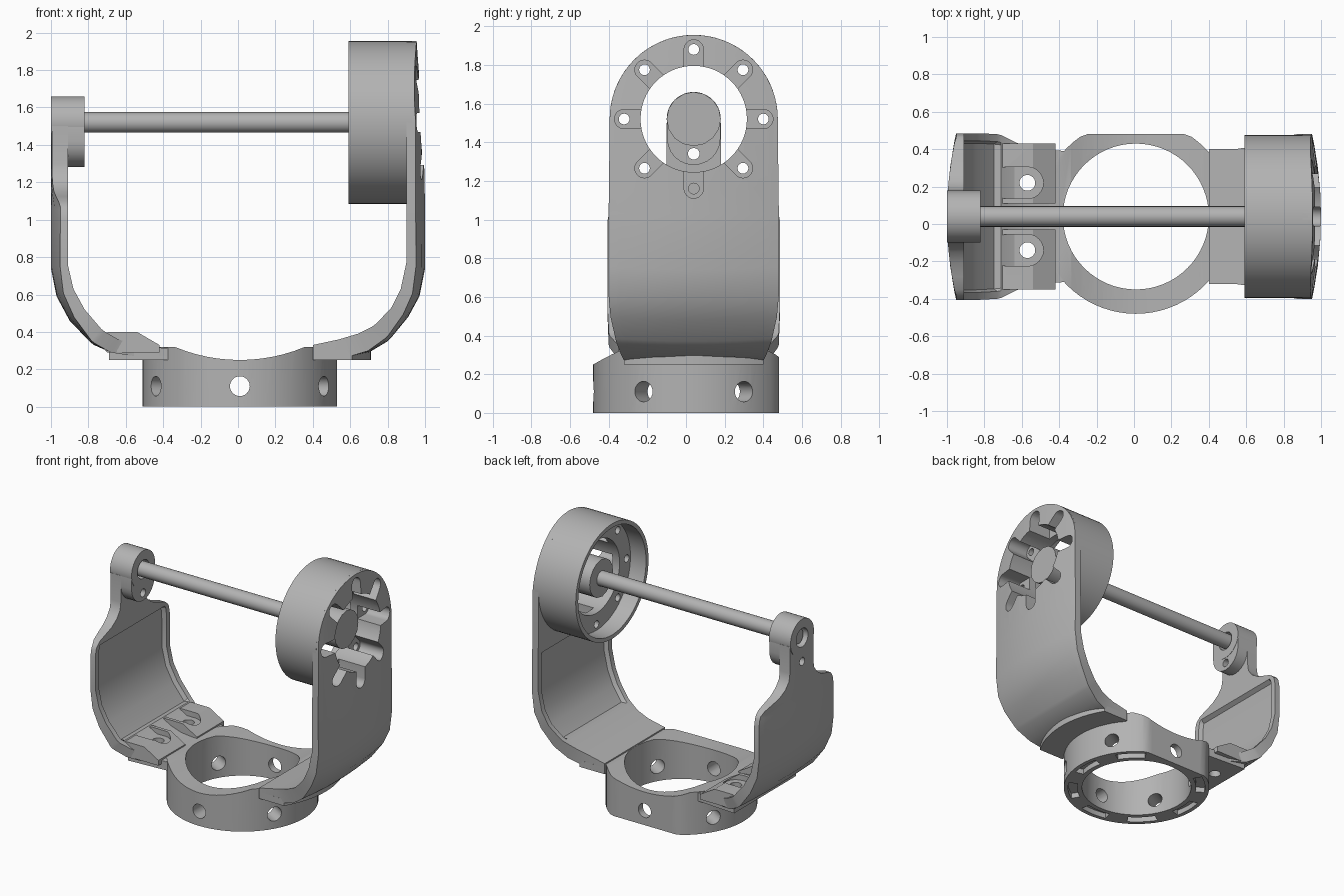
import bpy, bmesh
from math import sin, cos, pi, radians
from mathutils import Vector

old = bpy.data.objects.get("Cube")
if old:
    bpy.data.objects.remove(old, do_unlink=True)

grey = bpy.data.materials.new("plain_grey")
grey.use_nodes = True
grey.diffuse_color = (0.45, 0.45, 0.45, 1)
grey.node_tree.nodes["Principled BSDF"].inputs["Base Color"].default_value = (0.45, 0.45, 0.45, 1)

CX, CY, AXIS_Z = 0.01, 0.04, 1.52   # ring centre and rod axis


def loft(name, rings):
    """Closed solid through a series of equal-length rings of points."""
    bm = bmesh.new()
    loops = [[bm.verts.new(p) for p in ring] for ring in rings]
    n = len(loops[0])
    for a, b in zip(loops, loops[1:]):
        for i in range(n):
            j = (i + 1) % n
            bm.faces.new((a[i], a[j], b[j], b[i]))
    bm.faces.new(loops[0][::-1])
    bm.faces.new(loops[-1])
    bmesh.ops.recalc_face_normals(bm, faces=bm.faces)
    mesh = bpy.data.meshes.new(name)
    bm.to_mesh(mesh)
    bm.free()
    mesh.materials.append(grey)
    obj = bpy.data.objects.new(name, mesh)
    bpy.context.collection.objects.link(obj)
    return obj


def prism(name, pts, axis, lo, hi):
    """Extrude a 2D outline along one axis."""
    place = {"x": lambda p, h: (h, p[0], p[1]),
             "y": lambda p, h: (p[0], h, p[1]),
             "z": lambda p, h: (p[0], p[1], h)}[axis]
    return loft(name, [[place(p, h) for p in pts] for h in (lo, hi)])


def arc(c, r, a0, a1, n):
    return [(c[0] + r * cos(radians(a0 + (a1 - a0) * i / n)),
             c[1] + r * sin(radians(a0 + (a1 - a0) * i / n))) for i in range(n + 1)]


def circle(c, r, n=32):
    return arc(c, r, 0, 360, n)[:-1]


def stadium(a, b, r):
    """Round-ended slot outline from a to b."""
    d = Vector(b) - Vector(a)
    ang = Vector((1, 0)).angle_signed(d) * -180 / pi
    return arc(b, r, ang - 90, ang + 90, 12) + arc(a, r, ang + 90, ang + 270, 12)


def cut(targets, cutter):
    for t in targets:
        mod = t.modifiers.new("cut", "BOOLEAN")
        mod.operation, mod.solver, mod.object = "DIFFERENCE", "EXACT", cutter
        bpy.context.view_layer.objects.active = t
        bpy.ops.object.modifier_apply(modifier=mod.name)
    bpy.data.objects.remove(cutter, do_unlink=True)


def arm(name, side, stations):
    """Curved strap: outer and inner path points, half width, bulge, recess."""
    ts = [-1, -0.91, -0.88, -0.6, -0.3, 0, 0.3, 0.6, 0.88, 0.91, 1]
    rings = []
    for ox, oz, ix, iz, w, bulge, rec in stations:
        o, i = Vector((ox, oz)), Vector((ix, iz))
        d = (i - o).normalized()
        ring = []
        for t in ts:
            p = o + d * bulge * t * t
            ring.append((side * p.x, CY + w * t, p.y))
        for t in reversed(ts):
            p = i - d * (rec if abs(t) < 0.9 else 0)
            ring.append((side * p.x, CY + w * t, p.y))
        rings.append(ring)
    return loft(name, rings)


# Base ring with a flat back and a dished top
R = 0.52
outline = [(x, min(y, 0.48)) for x, y in circle((CX, CY), R, 72)]
ring = prism("base_ring", outline, "z", 0, 0.32)
cut([ring], prism("dish_cutter", circle((CX, 1.15), 0.9, 96), "y", -1, 1))

# Left arm with rounded top
left = [(0.40, 0.26, 0.40, 0.33, 0.36, 0, 0),
        (0.60, 0.27, 0.54, 0.36, 0.36, 0, 0),
        (0.70, 0.29, 0.64, 0.39, 0.375, 0.01, 0),
        (0.80, 0.35, 0.72, 0.43, 0.40, 0.02, 0),
        (0.82, 0.37, 0.74, 0.445, 0.405, 0.02, 0.03),
        (0.91, 0.48, 0.82, 0.53, 0.43, 0.03, 0.03),
        (0.97, 0.59, 0.87, 0.63, 0.44, 0.04, 0.03),
        (1, 0.74, 0.9, 0.77, 0.44, 0.05, 0.03),
        (1, 1.03, 0.9, 1.03, 0.44, 0.05, 0.03),
        (1, 1.05, 0.9, 1.05, 0.44, 0.05, 0),
        (1, 1.3, 0.9, 1.3, 0.437, 0.05, 0)]
for k in range(13):
    a = radians(k * 7.3)
    z = AXIS_Z + 0.435 * sin(a)
    left.append((0.99 - 0.035 * sin(a), z, 0.9, z, 0.435 * cos(a), 0.04 * cos(a) ** 2, 0))
left_arm = arm("left_arm", 1, left)

# Right arm narrowing to a neck
right = [(0.36, 0.27, 0.36, 0.31, 0.35, 0, 0),
         (0.55, 0.27, 0.55, 0.33, 0.36, 0, 0),
         (0.68, 0.29, 0.64, 0.36, 0.40, 0, 0),
         (0.77, 0.33, 0.71, 0.40, 0.435, 0.01, 0),
         (0.79, 0.345, 0.73, 0.415, 0.44, 0.01, 0.03),
         (0.90, 0.46, 0.82, 0.52, 0.445, 0.03, 0.03),
         (0.97, 0.59, 0.88, 0.63, 0.445, 0.04, 0.03),
         (1, 0.74, 0.91, 0.76, 0.445, 0.05, 0.03),
         (1, 1.0, 0.91, 1.0, 0.445, 0.05, 0.03),
         (1, 1.05, 0.91, 1.05, 0.435, 0.05, 0.03),
         (1, 1.07, 0.91, 1.07, 0.425, 0.05, 0)]
for z, w in ((1.10, 0.39), (1.125, 0.32), (1.15, 0.25), (1.19, 0.19), (1.24, 0.15), (1.3, 0.14), (1.5, 0.14)):
    right.append((1, z, 0.91, z, w, 0.05 * (w / 0.44) ** 2, 0))
right_arm = arm("right_arm", -1, right)

# Flanges under both arms
left_flange = prism("left_flange", arc((CX, CY), 0.70, -31, 31, 20) + [(0.4, 0.4), (0.4, -0.32)], "z", 0.25, 0.3)
right_flange = prism("right_flange", [(-0.69, -0.33), (-0.37, -0.31), (-0.37, 0.39), (-0.69, 0.41)], "z", 0.25, 0.315)

# Raised screw pads on the right flange
pad_side = [(-0.78, 0.37), (-0.69, 0.4), (-0.54, 0.4), (-0.42, 0.33), (-0.42, 0.29), (-0.7, 0.29)]
for label, y0, y1, hy in (("front", -0.35, -0.03, -0.14), ("back", 0.11, 0.43, 0.22)):
    pad = prism(label + "_screw_pad", pad_side, "y", y0, y1)
    cut([pad], prism("pocket_cutter", stadium((-0.68, hy), (-0.57, hy), 0.085), "z", 0.36, 0.6))
    cut([pad, right_arm, right_flange], prism("screw_cutter", circle((-0.57, hy), 0.042, 24), "z", 0.1, 0.6))

# Central bore, radial holes and underside slots
cut([ring, left_arm, right_arm, left_flange, right_flange],
    prism("bore_cutter", circle((CX, CY), 0.39, 64), "z", -0.1, 0.6))
for k in range(6):
    a = radians(60 * k - 90)
    d, s = Vector((cos(a), sin(a), 0)), Vector((-sin(a), cos(a), 0))
    mid = Vector((CX, CY, 0.11))
    cut([ring], loft("radial_cutter", [[mid + d * q + s * u + Vector((0, 0, v)) for u, v in circle((0, 0), 0.053, 24)]
                                       for q in (0.3, 0.6)]))
for k in range(8):
    if k != 2:
        a = 45 * k
        slot = arc((CX, CY), 0.49, a - 13, a + 13, 8) + arc((CX, CY), 0.425, a + 13, a - 13, 8)
        cut([ring], prism("slot_cutter", slot, "z", -0.1, 0.04))

# Round housing on the left arm, hollow toward the rod
hub = (CY, AXIS_Z)
housing = prism("round_housing", circle(hub, 0.435, 72), "x", 0.59, 0.93)
cut([housing], prism("cup_cutter", circle(hub, 0.405, 64), "x", 0.4, 0.72))
cut([housing, left_arm], prism("window_cutter", circle(hub, 0.275, 64), "x", 0.5, 1.2))
for k in range(8):
    a = radians(45 * k)
    near, far = [(CY + r * cos(a), AXIS_Z + r * sin(a)) for r in (0.22, 0.36)]
    cut([housing, left_arm], prism("groove_cutter", stadium(near, far, 0.05), "x", 0.78, 1.2))
    cut([housing], prism("bolt_cutter", circle(far, 0.028, 16), "x", 0.5, 1.2))

# Rod, its hub, and the boss that carries it
prism("cross_rod", circle(hub, 0.055, 24), "x", -0.97, 0.8)
prism("rod_hub", circle(hub, 0.14, 16), "x", 0.68, 0.88)
boss = prism("rod_boss", circle(hub, 0.14, 40), "x", -1, -0.82)
tab = prism("boss_tab", stadium((CY, AXIS_Z - 0.1), hub, 0.138), "x", -0.93, -0.822)
cut([boss, tab, right_arm], prism("rod_cutter", circle(hub, 0.07, 24), "x", -1.2, -0.7))
cut([tab, right_arm], prism("pin_cutter", circle((CY, 1.34), 0.03, 20), "x", -1.2, -0.7))

# Smooth curved faces while keeping crisp edges
bpy.ops.object.select_all(action="DESELECT")
for obj in bpy.context.scene.objects:
    if obj.type == "MESH":
        obj.select_set(True)
        bpy.context.view_layer.objects.active = obj
bpy.ops.object.shade_smooth_by_angle(angle=radians(30))
